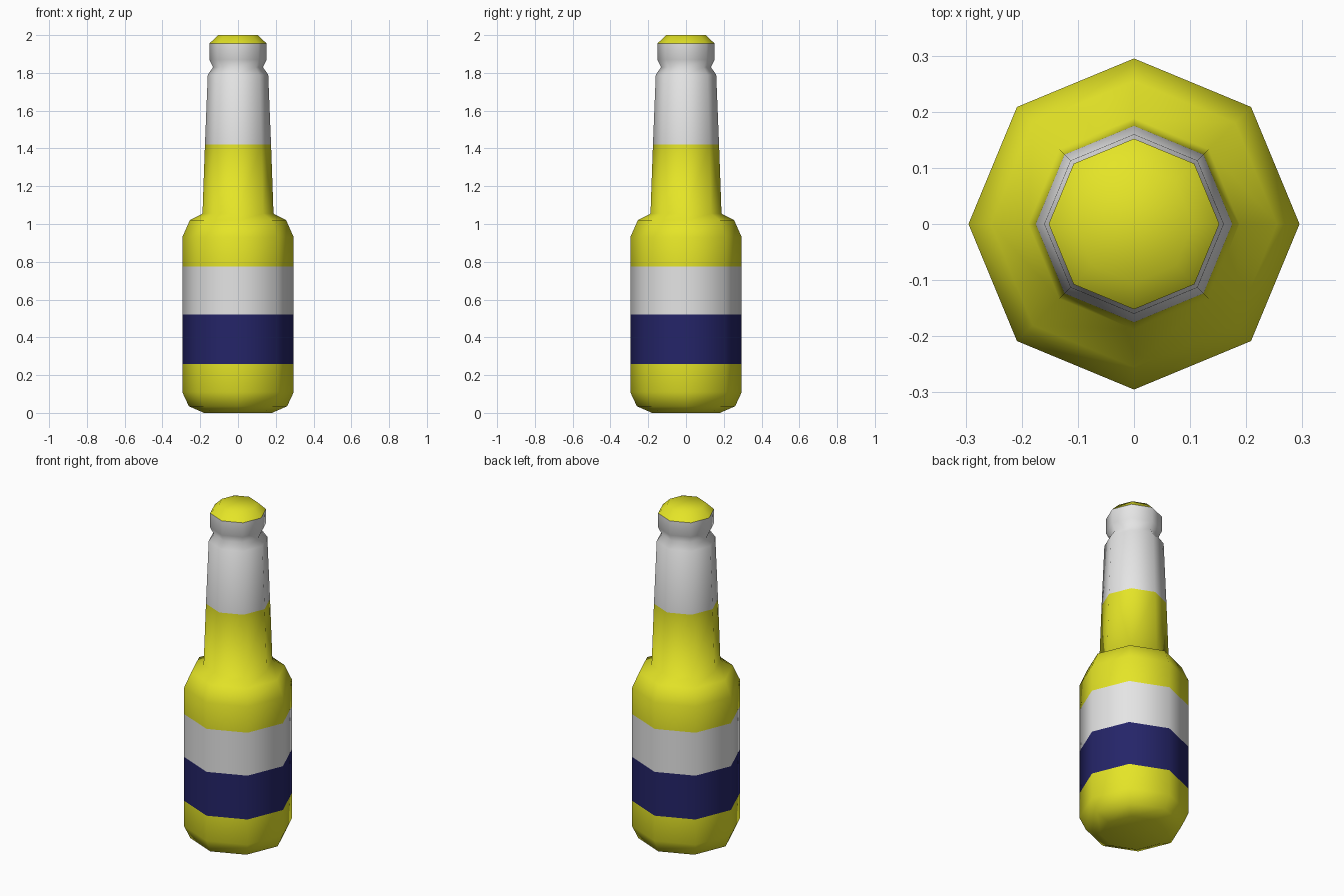
import bpy, bmesh, math

cube = bpy.data.objects.get("Cube")
if cube:
    bpy.data.objects.remove(cube)

SIDES = 8


def material(name, color):
    mat = bpy.data.materials.new(name)
    mat.use_nodes = True
    mat.diffuse_color = color
    bsdf = mat.node_tree.nodes["Principled BSDF"]
    bsdf.inputs["Base Color"].default_value = color
    return mat


yellow = material("yellow", (0.78, 0.78, 0.02, 1))
white = material("white", (0.78, 0.78, 0.78, 1))
navy = material("navy", (0.018, 0.018, 0.14, 1))


def lathe(name, profile, mat, cap_bottom=False, cap_top=False):
    """Turn a profile of (radius, height) points into an eight-sided part."""
    bm = bmesh.new()
    rings = []
    for r, z in profile:
        angles = [2 * math.pi * i / SIDES for i in range(SIDES)]
        rings.append([bm.verts.new((r * math.cos(a), r * math.sin(a), z)) for a in angles])
    for low, high in zip(rings, rings[1:]):
        for i in range(SIDES):
            j = (i + 1) % SIDES
            bm.faces.new((low[i], low[j], high[j], high[i]))
    if cap_bottom:
        bm.faces.new(rings[0][::-1])
    if cap_top:
        bm.faces.new(rings[-1])
    mesh = bpy.data.meshes.new(name)
    bm.to_mesh(mesh)
    bm.free()
    mesh.materials.append(mat)
    mesh.shade_smooth()
    obj = bpy.data.objects.new(name, mesh)
    bpy.context.collection.objects.link(obj)
    return obj


# Body: rounded base, two label bands and the shoulder
lathe("base", [(0.18, 0), (0.26, 0.035), (0.295, 0.11), (0.295, 0.26)], yellow, cap_bottom=True)
lathe("lower_label", [(0.295, 0.26), (0.295, 0.52)], navy)
lathe("upper_label", [(0.295, 0.52), (0.295, 0.775)], white)
lathe("shoulder", [(0.295, 0.775), (0.295, 0.93), (0.255, 1.02), (0.188, 1.055),
                   (0.175, 1.42)], yellow)

# Neck wrap with the pinched lip
lathe("neck_wrap", [(0.175, 1.42), (0.16, 1.79), (0.132, 1.83), (0.152, 1.87),
                    (0.152, 1.955)], white)

# Cap
lathe("cap", [(0.152, 1.955), (0.105, 2.0)], yellow, cap_top=True)
